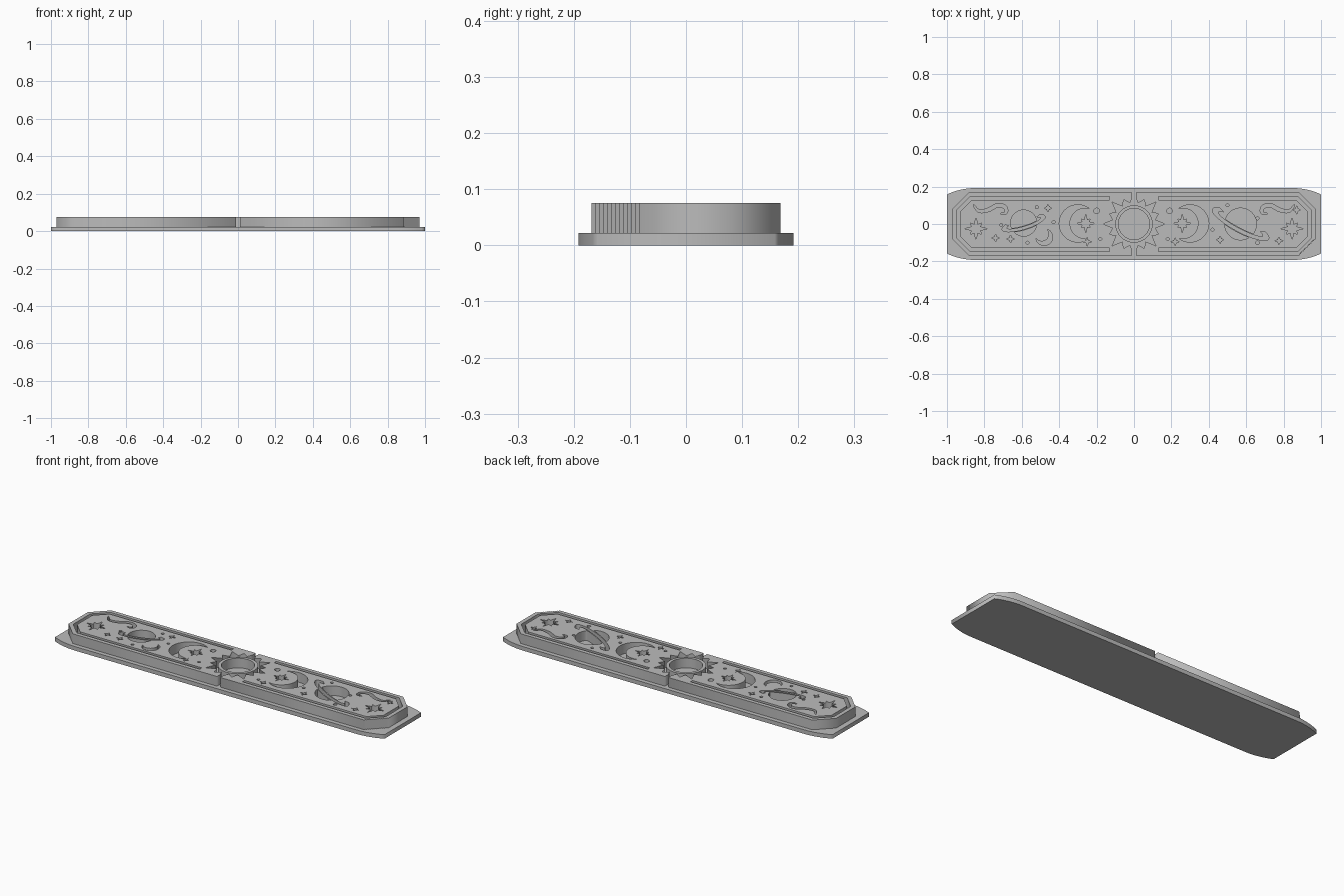
import bpy, bmesh
from math import sin, cos, pi, sqrt, acos, atan2, radians, asin
from mathutils import Vector

cube = bpy.data.objects.get("Cube")
if cube:
    bpy.data.objects.remove(cube)

FLOOR, TOP = 0.022, 0.075
X, Y, CH, GAP = 0.97, 0.168, 0.085, 0.01

grey = bpy.data.materials.new("plain grey")
grey.use_nodes = True
grey.diffuse_color = (0.5, 0.5, 0.5, 1)
grey.node_tree.nodes["Principled BSDF"].inputs["Base Color"].default_value = (0.5, 0.5, 0.5, 1)


def slab(name, loops, z0, z1):
    """Extrude nested closed outlines (outer edge, holes, islands) into a solid."""
    cu = bpy.data.curves.new(name, 'CURVE')
    cu.dimensions, cu.fill_mode, cu.extrude = '2D', 'BOTH', (z1 - z0) / 2
    for pts in loops:
        sp = cu.splines.new('POLY')
        sp.points.add(len(pts) - 1)
        for p, q in zip(sp.points, pts):
            p.co = (q[0], q[1], 0, 1)
        sp.use_cyclic_u = True
    tmp = bpy.data.objects.new(name + " outline", cu)
    bpy.context.collection.objects.link(tmp)
    dg = bpy.context.evaluated_depsgraph_get()
    me = bpy.data.meshes.new_from_object(tmp.evaluated_get(dg))
    bpy.data.objects.remove(tmp)
    bm = bmesh.new()
    bm.from_mesh(me)
    bmesh.ops.remove_doubles(bm, verts=bm.verts, dist=1e-5)
    bmesh.ops.translate(bm, verts=bm.verts, vec=(0, 0, (z0 + z1) / 2))
    bmesh.ops.recalc_face_normals(bm, faces=bm.faces)
    bm.to_mesh(me)
    bm.free()
    me.materials.clear()
    me.materials.append(grey)
    ob = bpy.data.objects.new(name, me)
    bpy.context.collection.objects.link(ob)
    return ob


def polar(r, a):
    return (r * cos(a), r * sin(a))


def circle(r, n=32):
    return [polar(r, 2 * pi * i / n) for i in range(n)]


def star(r, n, inner, short=1.0):
    """Star with every second point optionally shortened."""
    out = []
    for i in range(2 * n):
        rad = r * inner if i % 2 else (r if i % 4 == 0 else r * short)
        out.append(polar(rad, pi / 2 + pi * i / n))
    return out


def crescent(R, r, d, n=28):
    """Moon shape, open towards +x."""
    x = (R * R - r * r + d * d) / (2 * d)
    a, b = acos(x / R), atan2(sqrt(R * R - x * x), x - d)
    outer = [polar(R, a + (2 * pi - 2 * a) * i / n) for i in range(n + 1)]
    inner = [polar(r, 2 * pi - b - (2 * pi - 2 * b) * i / n) for i in range(1, n)]
    return outer + [(px + d, py) for px, py in inner]


def place(pts, x, y, turn=0, flip=1):
    c, s = cos(radians(turn)), sin(radians(turn))
    return [(x + flip * (c * px - s * py), y + s * px + c * py) for px, py in pts]


def ringed_planet(r, a, b, n=24):
    """Upper cap, lower cap and front ring, in the ring's own frame."""
    def ell(x, ea, eb):
        return eb * sqrt(max(0, 1 - (x / ea) ** 2))
    slit = 0.006
    xs = [-r * cos(pi * i / n) for i in range(n + 1)]
    upper = [(x, ell(x, r, r)) for x in xs]
    upper += [(x, max(-ell(x, r, r), slit - ell(x, 0.8 * a, 0.6 * b))) for x in xs[-2:0:-1]]
    B = b + slit
    m = sqrt((r * r - B * B) / (1 - (B / a) ** 2))
    xs = [-m * cos(pi * i / n) for i in range(n + 1)]
    lower = [(x, -ell(x, a, B)) for x in xs]
    lower += [(x, -ell(x, r, r)) for x in xs[-2:0:-1]]
    phi = radians(35)
    ang = [pi - phi + (pi + 2 * phi) * i / (2 * n) for i in range(2 * n + 1)]
    ring = [(a * cos(t), b * sin(t)) for t in ang]
    ring += [(0.8 * a * cos(t), 0.6 * b * sin(t)) for t in reversed(ang)]
    return [upper, lower, ring]


def ribbon(keys, width, steps=6):
    """Tapered swirl along a smooth path."""
    k = [Vector(p) for p in keys]
    k = [2 * k[0] - k[1]] + k + [2 * k[-1] - k[-2]]
    path = []
    for p0, p1, p2, p3 in zip(k, k[1:], k[2:], k[3:]):
        for i in range(steps):
            t = i / steps
            path.append(0.5 * (2 * p1 + (p2 - p0) * t + (2 * p0 - 5 * p1 + 4 * p2 - p3) * t * t
                               + (3 * p1 - p0 - 3 * p2 + p3) * t ** 3))
    path.append(k[-2])
    left, right = [path[0]], []
    for i in range(1, len(path) - 1):
        d = (path[i + 1] - path[i - 1]).normalized()
        w = width * sqrt(sin(pi * i / (len(path) - 1)))
        nrm = Vector((-d.y, d.x)) * w
        left.append(path[i] + nrm)
        right.append(path[i] - nrm)
    return [tuple(p) for p in left + [path[-1]] + right[::-1]]


def half_octagon(inset, x0):
    x, y, c = X - inset, Y - inset, CH - 0.586 * inset
    return [(x0, -y), (x - c, -y), (x, c - y), (x, y - c), (x - c, y), (x0, y)]


def sun_edge():
    """Right half of the ray outline, from the upper slot to the lower one."""
    out = [(GAP, 0.14)]
    for i in range(1, 16):
        a = pi / 2 - i * pi / 16
        out.append(polar(0.113 if i % 2 else (0.165 if i % 4 == 0 else 0.142), a))
    return out + [(GAP, -0.14)]


# Base plate with softly curved corners
R = 0.35
sweep = asin(0.15 / R)
corner = [(0.85 + R * sin(sweep * i / 8), 0.192 - R * (1 - cos(sweep * i / 8))) for i in range(9)]
side = corner + [(x, -y) for x, y in reversed(corner)]
slab("base_plate", [side + [(-x, -y) for x, y in side]], 0, FLOOR)

# Shared pieces of the raised halves
swirl = ribbon([(-.1, .03), (-.07, -.005), (-.02, 0), (.03, .025), (.07, .015), (.075, -.015), (.045, -.02)], 0.01)
moon = crescent(0.1, 0.083, 0.038)
big_star = star(0.06, 8, 0.4, 0.72)
spark = star(0.022, 4, 0.38)
groove = half_octagon(0.022, 0.13) + half_octagon(0.04, 0.13)[::-1]


def raised_half(name, s, planet, sparks, dots, extra, fluted):
    outline = half_octagon(0, GAP)
    if fluted:
        # Ribbed corner face
        p, q = Vector(outline[1]), Vector(outline[2])
        inward = Vector((-0.707, 0.707)) * 0.007
        teeth = [tuple(p.lerp(q, i / 24) + (inward if i % 2 else inward * 0)) for i in range(1, 24)]
        outline[2:2] = teeth
    loops = [[(s * x, y) for x, y in outline + sun_edge()], [(s * x, y) for x, y in groove]]
    loops.append(place(big_star, s * 0.845, -0.025))
    loops.append(place(swirl, s * 0.76, 0.075, 0, -s))
    loops.append(place(moon, s * 0.3, 0.003, 0, -s))
    loops.append(place(star(0.048, 8, 0.4, 0.7), s * 0.258, 0.003))
    loops += planet + extra
    loops += [place(spark, x, y) for x, y in sparks]
    loops += [place(circle(r, 16), x, y) for x, y, r in dots]
    slab(name, loops, FLOOR - 0.004, TOP)


small_planet = [place(p, -0.59, 0.005, 17) for p in ringed_planet(0.07, 0.12, 0.032)]
large_planet = [place(p, 0.57, 0, -28) for p in ringed_planet(0.085, 0.17, 0.042)]
little_moon = place(crescent(0.045, 0.038, 0.02), -0.48, -0.07, 130)

raised_half("raised_panel_right", -1, small_planet,
            [(-.46, .085), (-.66, -.08), (-.25, -.095), (-.74, -.075)],
            [(-.2, .07, .015), (-.52, .09, .008), (-.71, -.005, .008), (-.43, .01, .008),
             (-.57, -.1, .008), (-.18, -.08, .008)], [little_moon], False)
raised_half("raised_panel_left", 1, large_planet,
            [(.46, -.085), (.22, -.095), (.775, -.09), (.87, .075)],
            [(.19, .07, .015), (.5, .1, .008), (.66, .03, .008), (.42, -.03, .008),
             (.66, -.1, .01), (.18, -.08, .008)], [], True)

# Raised ring around the sunken sun disc
slab("sun_ring", [circle(0.1, 64), circle(0.083, 64)], FLOOR - 0.004, TOP)
